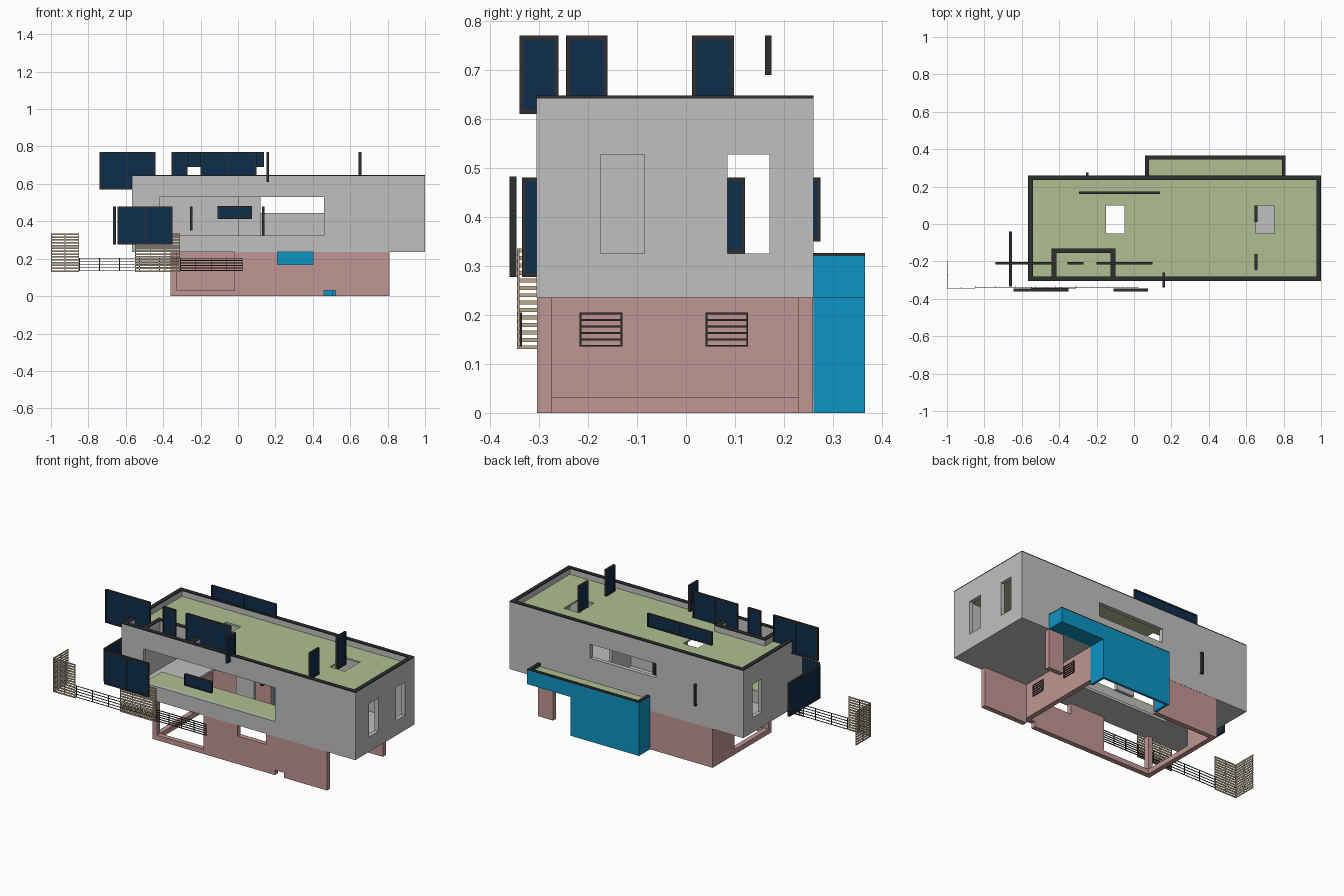
import bpy, bmesh

cube = bpy.data.objects.get("Cube")
if cube:
    bpy.data.objects.remove(cube, do_unlink=True)


def material(name, *srgb):
    m = bpy.data.materials.new(name)
    m.use_nodes = True
    col = [((c / 255 + 0.055) / 1.055) ** 2.4 for c in srgb] + [1]
    m.diffuse_color = col
    m.node_tree.nodes["Principled BSDF"].inputs["Base Color"].default_value = col
    return m


GRAY = material("light gray render", 192, 192, 192)
PINK = material("dusty pink render", 192, 150, 148)
GREEN = material("sage green floor", 176, 191, 146)
BLUE = material("bright blue render", 13, 148, 196)
NAVY = material("navy glass", 14, 45, 76)
DARK = material("charcoal metal", 46, 46, 47)
WOOD = material("beige timber", 190, 172, 140)

ORDER = {"x": (2, 0, 1), "y": (0, 2, 1), "z": (0, 1, 2)}


def add_plate(bm, axis, at, thick, u, v, holes=(), index=0):
    """Flat plate normal to an axis, with rectangular holes (u0, u1, v0, v1)."""
    us = sorted({*u, *(e for h in holes for e in h[:2] if u[0] < e < u[1])})
    vs = sorted({*v, *(e for h in holes for e in h[2:] if v[0] < e < v[1])})
    order, cache, faces = ORDER[axis], {}, []

    def vert(a, b):
        if (a, b) not in cache:
            p = (a, b, at)
            cache[a, b] = bm.verts.new([p[k] for k in order])
        return cache[a, b]

    for a, b in zip(us, us[1:]):
        for c, d in zip(vs, vs[1:]):
            mu, mv = (a + b) / 2, (c + d) / 2
            if any(h[0] < mu < h[1] and h[2] < mv < h[3] for h in holes):
                continue
            f = bm.faces.new([vert(a, c), vert(b, c), vert(b, d), vert(a, d)])
            f.material_index = index
            faces.append(f)
    geo = bmesh.ops.extrude_face_region(bm, geom=faces, use_keep_orig=True)["geom"]
    shift = [(0, 0, thick)[k] for k in order]
    bmesh.ops.translate(bm, vec=shift, verts=[g for g in geo if isinstance(g, bmesh.types.BMVert)])


def finish(name, bm, *mats):
    bmesh.ops.recalc_face_normals(bm, faces=bm.faces)
    me = bpy.data.meshes.new(name)
    bm.to_mesh(me)
    bm.free()
    for m in mats:
        me.materials.append(m)
    ob = bpy.data.objects.new(name, me)
    bpy.context.collection.objects.link(ob)
    return ob


def plate(name, mat, *args):
    bm = bmesh.new()
    add_plate(bm, *args)
    return finish(name, bm, mat)


# Upper storey shell
T = 0.025
X0, X1, Y0, Y1 = -0.566, 1.0, -0.305, 0.26
LOW, TOP = 0.235, 0.642
side_a, side_b = (0.085, 0.17, 0.325, 0.527), (-0.175, -0.085, 0.325, 0.527)
inner_y = (Y0 + T, Y1 - T)
plate("upper_front_wall", GRAY, "y", Y0, T, (X0, X1), (LOW, TOP), [(-0.42, 0.46, 0.325, 0.53)])
plate("upper_back_wall", GRAY, "y", Y1 - T, T, (X0, X1), (LOW, TOP), [(0.02, 0.46, 0.445, 0.53)])
plate("upper_left_wall", GRAY, "x", X1 - T, T, inner_y, (LOW, TOP), [side_a, side_b])
plate("upper_right_wall", GRAY, "x", X0, T, inner_y, (LOW, TOP), [side_a])
plate("upper_floor", GRAY, "z", LOW, 0.015, (X0 + T, X1 - T), inner_y, [(-0.3, 0.46, -0.1, 0.235)])
plate("partition_wall", GRAY, "x", 0.46, 0.02, (-0.28, 0.05), (0.25, 0.6))
plate("stair_wall", GRAY, "y", -0.02, 0.02, (0.0, 0.12), (LOW, 0.6))

# Terrace floor and its step
plate("terrace_floor", GREEN, "z", 0.315, 0.01, (-0.42, 0.46), (-0.302, -0.13))
plate("terrace_step", GRAY, "y", -0.145, 0.015, (-0.42, 0.46), (0.25, 0.315))

# Roof with skylights and the terrace opening
plate("roof", GREEN, "z", 0.6, 0.01, (X0 + T, X1 - T), inner_y,
      [(-0.15, -0.05, -0.05, 0.1), (0.65, 0.75, -0.05, 0.1), (-0.42, -0.12, -0.28, -0.15)])
plate("roof_cap", DARK, "z", TOP, 0.006, (X0, X1), (Y0, Y1),
      [(X0 + T, X1 - T, Y0 + T, Y1 - T)])
for label, x in (("right", -0.44), ("left", -0.125)):
    plate("opening_parapet_" + label, GRAY, "x", x, T, (-0.28, -0.13), (0.53, TOP))
plate("opening_parapet_back", GRAY, "y", -0.155, T, (-0.415, -0.125), (0.53, TOP))
plate("opening_cap", DARK, "z", TOP, 0.006, (-0.44, -0.1), (-0.28, -0.13),
      [(-0.415, -0.125, -0.28, -0.155)])

# Lower storey
W = 0.03
plate("lower_front_wall", PINK, "y", Y0 + 0.001, W, (-0.36, 0.81), (0, LOW),
      [(-0.33, -0.02, 0.03, LOW), (0.21, 0.4, 0.17, LOW), (0.46, 0.52, 0, 0.03)])
plate("lower_right_wall", PINK, "x", -0.36, W, (-0.275, 0.23), (0, LOW),
      [(-0.275, 0.05, 0.03, LOW)])
plate("lower_back_wall", PINK, "y", 0.23, W - 0.001, (-0.36, 0.06), (0, LOW))
plate("carport_wall", PINK, "x", 0.49, W, (-0.275, 0.26), (0.03, LOW))
plate("carport_pier", PINK, "y", 0.23, W - 0.001, (0.71, 0.81), (0.0, LOW))

# Blue rear extension with overhang
B, H = 0.015, 0.32
plate("extension_back_wall", BLUE, "y", 0.35, B, (0.06, 0.81), (0, H), [(0.52, 0.81, 0, LOW)])
plate("extension_right_wall", BLUE, "x", 0.06, B, (Y1, 0.35), (0, H))
plate("extension_left_wall", BLUE, "x", 0.795, B, (Y1, 0.35), (LOW, H))
plate("extension_lower_left_wall", BLUE, "x", 0.505, B, (Y1, 0.35), (0, LOW))
plate("extension_soffit", BLUE, "z", LOW, 0.01, (0.505, 0.795), (Y1, 0.35))
plate("extension_roof", GREEN, "z", 0.295, 0.01, (0.075, 0.795), (Y1, 0.35))
plate("extension_cap", DARK, "z", H, 0.006, (0.06, 0.81), (Y1, 0.365),
      [(0.08, 0.79, Y1, 0.345)])


def panel(name, axis, mid, u, v):
    """Dark framed glass panel, with a mullion when wide."""
    bm = bmesh.new()
    f = 0.008
    holes = [(u[0] + f, u[1] - f, v[0] + f, v[1] - f)]
    if u[1] - u[0] > 0.25:
        m = (u[0] + u[1]) / 2
        holes = [(u[0] + f, m - 0.003, v[0] + f, v[1] - f), (m + 0.003, u[1] - f, v[0] + f, v[1] - f)]
    add_plate(bm, axis, mid - 0.007, 0.014, u, v, holes, 0)
    for h in holes:
        add_plate(bm, axis, mid - 0.004, 0.008, h[:2], h[2:], (), 1)
    finish(name, bm, DARK, NAVY)


# Floating window panels
panel("panel_roof_corner", "y", -0.21, (-0.74, -0.44), (0.57, 0.77))
panel("panel_opening_narrow", "y", -0.21, (-0.355, -0.27), (0.57, 0.77))
panel("panel_opening_wide", "y", -0.21, (-0.2, 0.1), (0.6, 0.77))
panel("panel_roof_back", "y", 0.168, (-0.295, 0.14), (0.69, 0.77))
panel("panel_front_large", "y", -0.353, (-0.645, -0.35), (0.277, 0.48))
panel("panel_front_small", "y", -0.353, (-0.11, 0.075), (0.412, 0.482))
panel("panel_side_large", "x", -0.66, (-0.335, -0.04), (0.277, 0.48))
panel("panel_roof_front", "x", 0.16, (-0.34, -0.26), (0.61, 0.77))
panel("panel_roof_left_front", "x", 0.652, (-0.245, -0.16), (0.61, 0.77))
panel("panel_roof_left_back", "x", 0.652, (0.012, 0.098), (0.57, 0.77))
panel("panel_interior", "x", 0.135, (0.03, 0.12), (0.325, 0.48))
panel("panel_back", "x", -0.25, (0.19, 0.275), (0.35, 0.48))


def slats(name, mat, axis, at, u, v, rows, posts, r):
    """Horizontal bars carried by upright posts."""
    bm = bmesh.new()
    for i in range(rows):
        z = v[0] + (v[1] - v[0] - r) * i / (rows - 1)
        add_plate(bm, axis, at, 0.004, u, (z, z + r))
    for i in range(posts):
        a = u[0] + (u[1] - u[0] - 0.004) * i / (posts - 1)
        add_plate(bm, axis, at + 0.001, 0.004, (a, a + 0.004), v)
    finish(name, bm, mat)


# Timber screens and metal railings
screen_z, rail_z = (0.13, 0.335), (0.135, 0.205)
slats("screen_outer", WOOD, "y", -0.345, (-1.0, -0.85), screen_z, 14, 3, 0.008)
slats("screen_outer_return", WOOD, "x", -1.0, (-0.345, -0.2), screen_z, 14, 3, 0.008)
slats("screen_inner", WOOD, "y", -0.345, (-0.55, -0.31), screen_z, 14, 4, 0.008)
slats("long_railing", DARK, "y", -0.34, (-0.85, -0.31), rail_z, 5, 6, 0.003)
slats("terrace_railing", DARK, "y", -0.34, (-0.31, 0.025), rail_z, 6, 5, 0.004)
slats("carport_railing_front", DARK, "x", 0.522, (-0.217, -0.13), rail_z, 6, 2, 0.004)
slats("carport_railing_back", DARK, "x", 0.522, (0.04, 0.127), rail_z, 6, 2, 0.004)
